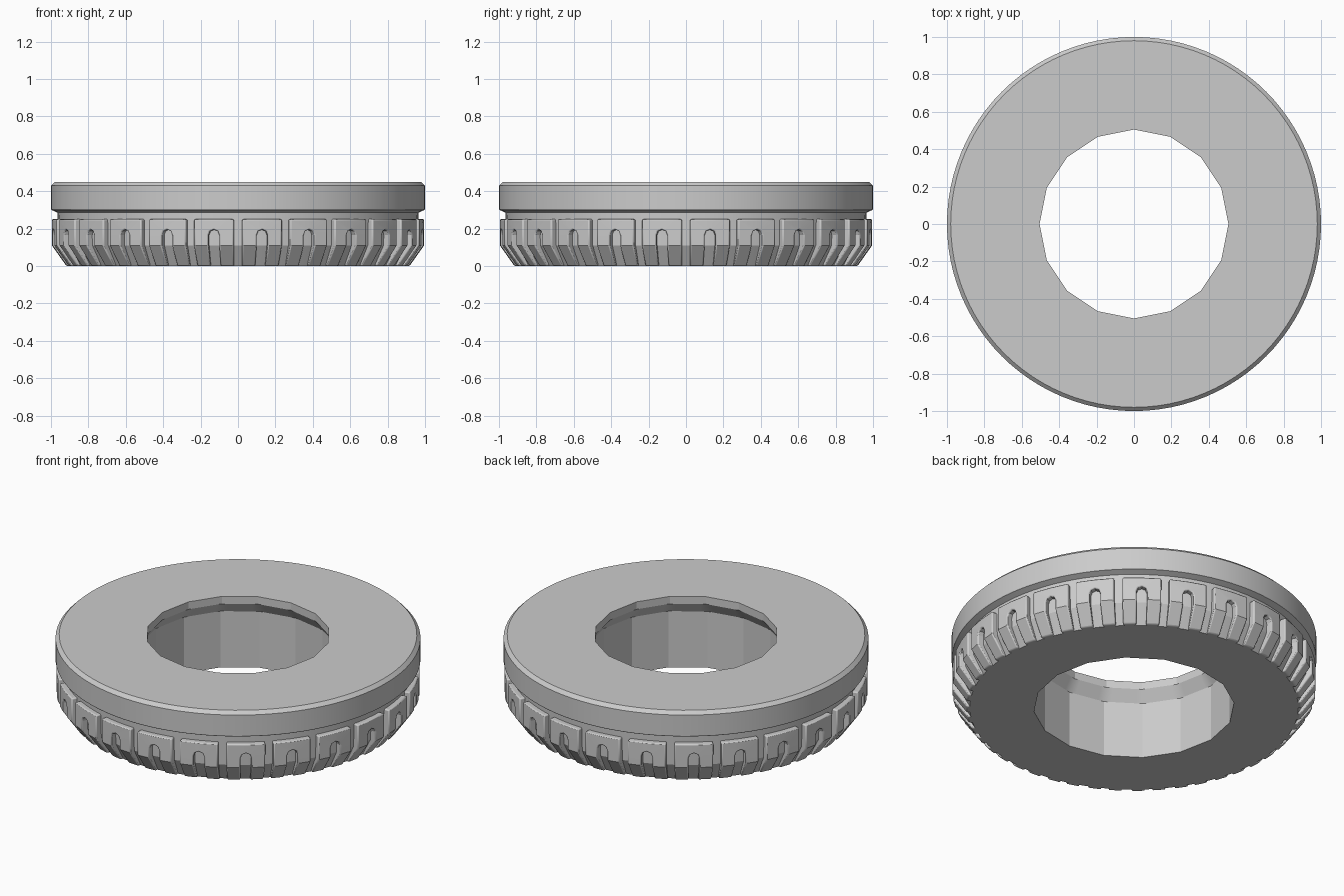
import bpy, bmesh
from math import sin, cos, pi, radians

cube = bpy.data.objects.get("Cube")
if cube:
    bpy.data.objects.remove(cube)

grey = bpy.data.materials.new("plain grey")
grey.use_nodes = True
colour = (0.6, 0.6, 0.6, 1)
grey.diffuse_color = colour
grey.node_tree.nodes["Principled BSDF"].inputs["Base Color"].default_value = colour

SEGMENTS = 96
HOLE_SIDES = 16
BLOCKS = 24


def finish(bm, name):
    bmesh.ops.recalc_face_normals(bm, faces=bm.faces)
    mesh = bpy.data.meshes.new(name)
    bm.to_mesh(mesh)
    bm.free()
    obj = bpy.data.objects.new(name, mesh)
    bpy.context.collection.objects.link(obj)
    mesh.materials.append(grey)
    bpy.ops.object.select_all(action='DESELECT')
    obj.select_set(True)
    bpy.context.view_layer.objects.active = obj
    bpy.ops.object.shade_smooth_by_angle(angle=radians(20))
    return obj


def hole_factor(angle):
    """Turns a circle into a polygon with a corner at angle zero."""
    step = 2 * pi / HOLE_SIDES
    return cos(step / 2) / cos(angle % step - step / 2)


# Ring body: round outer profile, many-sided hole with a lip at the top
outer = [(0.90, 0), (0.96, 0.11), (0.965, 0.285), (0.998, 0.30),
         (1.0, 0.305), (1.0, 0.43), (0.98, 0.45)]
inner = [(0.505, 0.45), (0.505, 0.405), (0.55, 0.34), (0.55, 0)]
bm = bmesh.new()
rings = []
for i in range(SEGMENTS):
    a = 2 * pi * i / SEGMENTS
    radii = outer + [(r * hole_factor(a), z) for r, z in inner]
    rings.append([bm.verts.new((r * cos(a), r * sin(a), z)) for r, z in radii])
for i, ring in enumerate(rings):
    following = rings[(i + 1) % SEGMENTS]
    for j in range(len(ring)):
        k = (j + 1) % len(ring)
        bm.faces.new((ring[j], following[j], following[k], ring[k]))
finish(bm, "ring_body")

# Tread blocks: upright plates with an arched slot, sloping in at the foot
HALF, SLOT, BEND, SPRING, TOP = 0.108, 0.03, 0.11, 0.165, 0.25


def block_radius(z, depth):
    foot, face = (0.893, 0.95) if depth else (0.918, 0.996)
    return face if z >= BEND else foot + (face - foot) * z / BEND


arch = [(-SLOT * cos(pi * i / 4), SPRING + SLOT * sin(pi * i / 4)) for i in range(5)]
edge = [(-HALF, SPRING), (-HALF, TOP), (0, TOP), (HALF, TOP), (HALF, SPRING)]
cells = [(edge[i], edge[i + 1], arch[i + 1], arch[i]) for i in range(4)]
for side in (-1, 1):
    for low, high in ((0, BEND), (BEND, SPRING)):
        cells.append([(side * u, z) for u, z in
                      ((HALF, low), (HALF, high), (SLOT, high), (SLOT, low))])

bm = bmesh.new()
for b in range(BLOCKS):
    centre = 2 * pi * (b + 0.5) / BLOCKS
    front, back = {}, {}
    edges = {}
    for cell in cells:
        keys = [(round(u, 4), round(z, 4)) for u, z in cell]
        for store, depth in ((front, 0), (back, 1)):
            for key in keys:
                if key not in store:
                    r = block_radius(key[1], depth)
                    a = centre + key[0]
                    store[key] = bm.verts.new((r * cos(a), r * sin(a), key[1]))
            bm.faces.new([store[key] for key in keys])
        for p, q in zip(keys, keys[1:] + keys[:1]):
            edges.setdefault(frozenset((p, q)), []).append((p, q))
    # Walls close the outline between front and back
    for uses in edges.values():
        if len(uses) == 1:
            p, q = uses[0]
            bm.faces.new((front[p], front[q], back[q], back[p]))
blocks = finish(bm, "tread_blocks")
bevel = blocks.modifiers.new("soft edges", 'BEVEL')
bevel.width = 0.007
bevel.segments = 2
bevel.limit_method = 'ANGLE'
bevel.angle_limit = radians(50)
